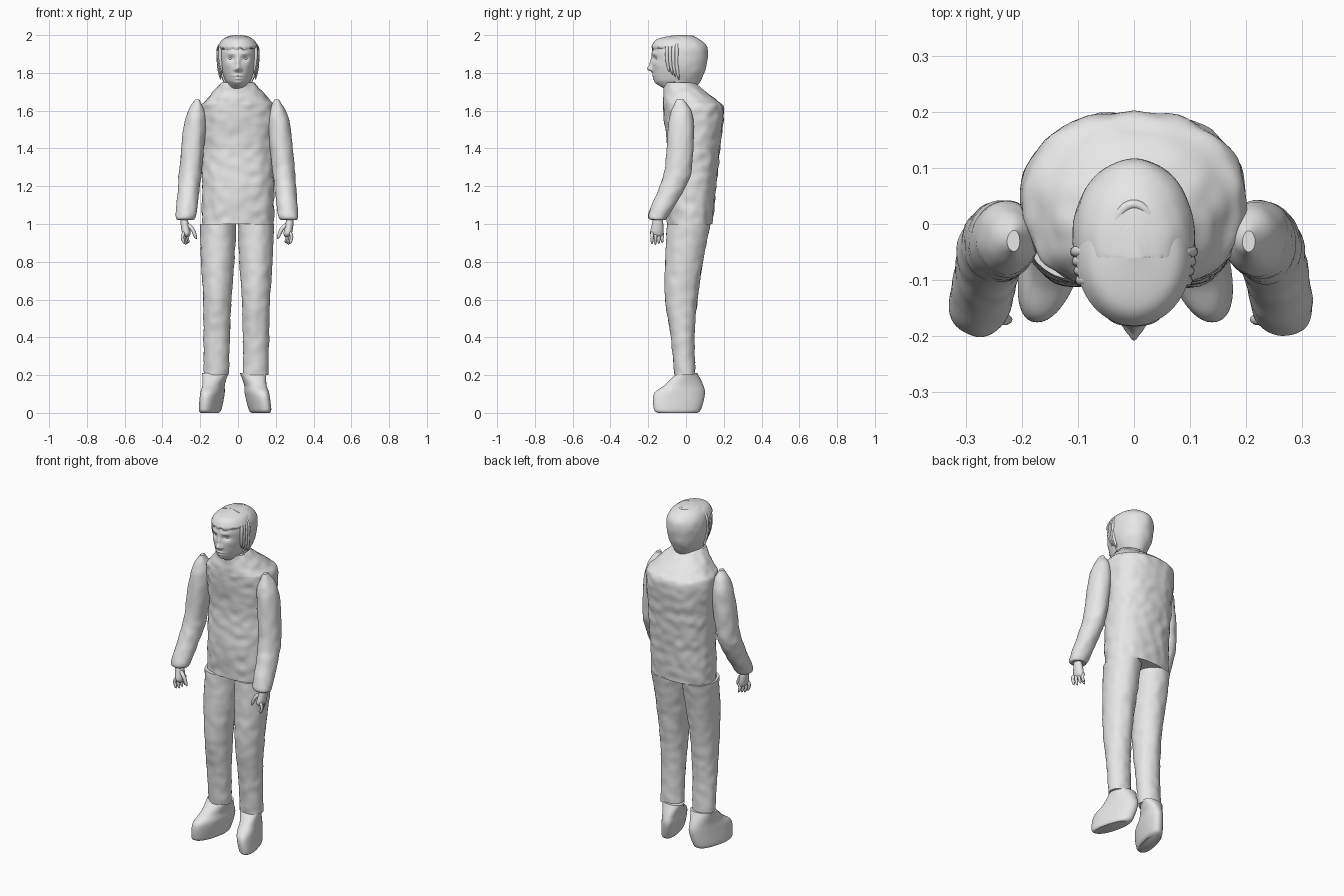
import bpy, bmesh, math
from mathutils import Vector, noise

cube = bpy.data.objects.get("Cube")
if cube:
    bpy.data.objects.remove(cube)

tone = (0.8, 0.8, 0.8, 1)
grey = bpy.data.materials.new("plain_grey")
grey.use_nodes = True
grey.diffuse_color = tone
grey.node_tree.nodes["Principled BSDF"].inputs["Base Color"].default_value = tone


def finish(name, bm):
    """Turn the bmesh into a smooth shaded object with sharp edges kept."""
    bmesh.ops.recalc_face_normals(bm, faces=bm.faces)
    mesh = bpy.data.meshes.new(name)
    bm.to_mesh(mesh)
    bm.free()
    mesh.materials.append(grey)
    part = bpy.data.objects.new(name, mesh)
    bpy.context.collection.objects.link(part)
    bpy.ops.object.select_all(action='DESELECT')
    part.select_set(True)
    bpy.context.view_layer.objects.active = part
    bpy.ops.object.shade_smooth_by_angle(angle=math.radians(50))


def spline(keys, t):
    """Smooth curve through the keys, t runs from 0 to 1."""
    place = t * (len(keys) - 1)
    i = min(int(place), len(keys) - 2)
    u = place - i
    last = len(keys) - 1
    before, start, end, after = [keys[min(max(k, 0), last)] for k in range(i - 1, i + 3)]
    return [q + u / 2 * (r - p + u * (2 * p - 5 * q + 4 * r - s + u * (3 * (q - r) + s - p)))
            for p, q, r, s in zip(before, start, end, after)]


def skin(bm, rings):
    """Join rings of points into a closed tube."""
    rows = [[bm.verts.new(point) for point in ring] for ring in rings]
    for low, high in zip(rows, rows[1:]):
        for k in range(len(low)):
            bm.faces.new((low[k - 1], low[k], high[k], high[k - 1]))
    bm.faces.new(rows[0])
    bm.faces.new(rows[-1])


def circle(count):
    return [(math.cos(math.tau * k / count), math.sin(math.tau * k / count)) for k in range(count)]


def loft(name, keys, lean=(0, 0), mirror=1, count=48, steps=50, power=1.0, shear=0,
         rough=0, cut=None, shape=None):
    """Stack rings given as (height, half width, front, back); lean is the centre x at bottom and top."""
    rings = []
    bottom, top = keys[0][0], keys[-1][0]
    for i in range(steps + 1):
        z, half, front, back = spline(keys, i / steps)
        centre = lean[0] + (lean[1] - lean[0]) * (z - bottom) / (top - bottom)
        ring = []
        for c, s in circle(count):
            c, s = [math.copysign(abs(value) ** power, value) for value in (c, s)]
            depth = s * (back - front) / 2
            p = Vector((mirror * (centre + c * half + shear * depth), (front + back) / 2 + depth, z))
            p += Vector((c * mirror, s, 0)) * noise.noise(p * 22) * rough
            if cut is not None:
                p.y = max(p.y, cut)
            if shape:
                shape(p, s)
            ring.append(p)
        rings.append(ring)
    bm = bmesh.new()
    skin(bm, rings)
    finish(name, bm)


def strand(bm, path, radius, steps=14):
    """Tapered round-ended tube along a path."""
    rings = []
    for i in range(steps + 1):
        t = i / steps
        centre = Vector(spline(path, t))
        along = Vector(spline(path, min(t + .02, 1))) - Vector(spline(path, max(t - .02, 0)))
        across = along.cross(Vector((0, 1, .1))).normalized()
        out = along.normalized().cross(across)
        size = radius * max(.2, 1 - abs(2 * t - 1) ** 5) * (1 - t / 4)
        rings.append([centre + size * (across * c + out * s) for c, s in circle(10)])
    skin(bm, rings)


# Jacket body
loft("jacket_body", [(1, .19, -.1, .14), (1.2, .19, -.11, .16), (1.4, .192, -.1, .18),
                     (1.6, .2, -.12, .2), (1.66, .165, -.12, .155), (1.75, .085, -.11, .04)],
     count=72, steps=70, power=.87, rough=.007)

# Sleeves, trousers, shoes and hands, one of each per side
sleeve = [(1.02, .04, -.18, -.11), (1.05, .054, -.2, -.09), (1.2, .057, -.14, 0),
          (1.3, .06, -.11, .03), (1.55, .056, -.09, .04), (1.66, .012, -.05, -.01)]
trouser = [(.2, .067, -.06, .05), (.4, .07, -.08, .045), (.6, .075, -.11, .06),
           (.8, .088, -.11, .09), (1, .096, -.1, .13)]
shoe = [(0, .04, -.15, .06), (.02, .05, -.17, .08), (.1, .054, -.17, .1),
        (.15, .053, -.11, .09), (.21, .068, -.05, .06)]
palm = [(1.05, .015, -.17, -.13), (1, .022, -.18, -.12), (.95, .022, -.19, -.12), (.93, .01, -.17, -.13)]


def hand(name, mirror, wrist):
    loft(name + "_palm", palm, (wrist + .02, wrist), mirror, count=20, steps=16)
    bm = bmesh.new()
    for i in range(4):
        x, y = wrist + .02 - .008 * i, -.18 + .018 * i
        tip = .89 + .005 * abs(i - 1)
        strand(bm, [(x - .006, y, .96), (x + .004, y, .93), (x - .006, y, tip)], .01)
    # Thumb
    strand(bm, [(wrist, -.16, 1), (wrist - .03, -.17, .97), (wrist - .05, -.17, .92)], .012)
    for vert in bm.verts:
        vert.co.x *= mirror
    finish(name + "_fingers", bm)


for name, mirror, shift in (("left", 1, 0), ("right", -1, .01)):
    loft(name + "_sleeve", sleeve, (.268 + shift, .204 + shift), mirror, rough=.004)
    loft(name + "_trouser_leg", trouser, (.095 + 2 * shift, .095 + shift), mirror, rough=.004)
    loft(name + "_shoe", shoe, (.12 + 3 * shift, .08 + 4 * shift), mirror, shear=-.24, power=.9)
    hand(name, mirror, .26 + shift)

# Facial relief: x, height, width, tallness, push backwards
nose = [(0, 1.822, .015, .014, -.024), (0, 1.85, .011, .03, -.012)]
lips = [(0, 1.785, .025, .006, -.007), (0, 1.769, .02, .006, -.006)]
chin = [(0, 1.745, .022, .012, -.006)]
socket = (.037, 1.876, .019, .013, .014)
brow = (.038, 1.902, .024, .008, -.005)
cheek = (.058, 1.845, .018, .02, -.005)
nostril = (.016, 1.817, .007, .007, -.007)
paired = [(side * x, *rest) for side in (-1, 1) for x, *rest in (socket, brow, cheek, nostril)]
relief = nose + lips + chin + paired


def face(p, s):
    for x, z, width, tall, push in relief:
        p.y += push * max(-s, 0) * math.exp(-((p.x - x) / width) ** 2 - ((p.z - z) / tall) ** 2)


# Head and neck
loft("head", [(1.7, .05, -.09, .03), (1.74, .058, -.15, .045), (1.77, .072, -.17, .06),
              (1.85, .094, -.18, .09), (1.94, .095, -.17, .09), (1.99, .03, -.08, .02)],
     count=128, steps=100, shape=face)

# Eyes
bm = bmesh.new()
for side in (-1, 1):
    ball = bmesh.ops.create_uvsphere(bm, u_segments=20, v_segments=12, radius=.013)["verts"]
    bmesh.ops.scale(bm, vec=(1.2, 1, .6), verts=ball)
    bmesh.ops.translate(bm, vec=(side * socket[0], -.148, socket[1]), verts=ball)
finish("eyes", bm)


def hairline(p, s):
    # Uneven lower edge, fading out towards the crown
    p.z += .02 * max(0, 1.95 - p.z) / .025 * noise.noise(Vector((p.x, p.y, 0)) * 50)


# Hair: back and sides, then front cap
loft("hair_back", [(1.73, .066, -.14, .06), (1.82, .102, -.16, .105), (1.93, .107, -.165, .113),
                   (1.985, .07, -.12, .06), (2, .02, -.07, 0)],
     count=64, rough=.003, cut=-.06)
loft("hair_front", [(1.925, .098, -.178, .05), (1.945, .102, -.18, .06),
                    (1.98, .078, -.15, .05), (2, .02, -.06, 0)],
     count=64, shape=hairline)

# Loose locks at the temples
bm = bmesh.new()
for side in (-1, 1):
    for i in range(4):
        y = -.1 + .017 * i
        x = side * (.093 + .003 * i)
        strand(bm, [(side * .07, y, 1.97), (x, y, 1.93), (x, y, 1.87 - .01 * i),
                    (x * .9, y + .012, 1.8 - .012 * i)], .011)
finish("temple_locks", bm)

# Raised arch of hair on the crown
bm = bmesh.new()
turns = [math.pi * k / 8 for k in range(9)]
strand(bm, [(-.044 * math.cos(a), -.05 + .085 * math.sin(a), 1.98 + .01 * math.sin(a)) for a in turns],
       .01, steps=30)
finish("crown_arch", bm)
